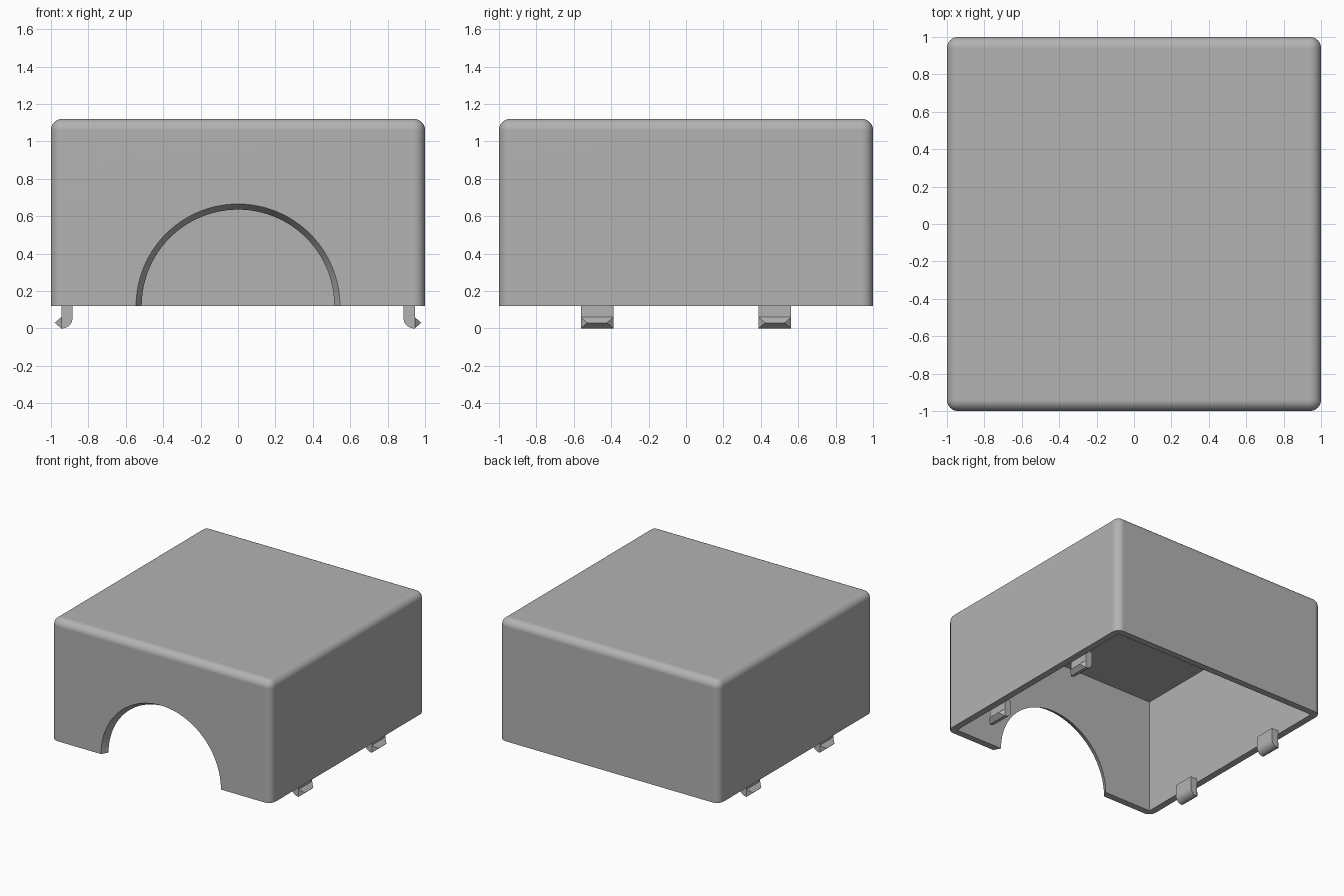
import bpy
import bmesh
import math
from mathutils import Matrix

if "Cube" in bpy.data.objects:
    bpy.data.objects.remove(bpy.data.objects["Cube"], do_unlink=True)

WALL, BASE, TOP, ROUND = 0.055, 0.12, 1.12, 0.06

grey = bpy.data.materials.new("plain grey")
grey.use_nodes = True
colour = (0.45, 0.45, 0.45, 1)
grey.diffuse_color = colour
grey.node_tree.nodes["Principled BSDF"].inputs["Base Color"].default_value = colour


def make_object(name, bm):
    bmesh.ops.recalc_face_normals(bm, faces=bm.faces[:])
    mesh = bpy.data.meshes.new(name)
    bm.to_mesh(mesh)
    bm.free()
    mesh.materials.append(grey)
    obj = bpy.data.objects.new(name, mesh)
    bpy.context.collection.objects.link(obj)
    return obj


def box(bm, half, low, high):
    matrix = Matrix.Translation((0, 0, (low + high) / 2)) @ Matrix.Diagonal((2 * half, 2 * half, high - low, 1))
    bmesh.ops.create_cube(bm, size=1, matrix=matrix)


def activate(obj):
    bpy.ops.object.select_all(action='DESELECT')
    obj.select_set(True)
    bpy.context.view_layer.objects.active = obj


def cut(obj, cutter):
    activate(obj)
    mod = obj.modifiers.new("cut", 'BOOLEAN')
    mod.operation, mod.solver, mod.object = 'DIFFERENCE', 'EXACT', cutter
    bpy.ops.object.modifier_apply(modifier=mod.name)
    bpy.data.objects.remove(cutter, do_unlink=True)


def smooth(obj):
    activate(obj)
    bpy.ops.object.shade_smooth_by_angle(angle=math.radians(30))
    mod = obj.modifiers.new("flat sides", 'WEIGHTED_NORMAL')
    mod.keep_sharp = True


# Outer cover: rounded everywhere except along the open bottom rim
bm = bmesh.new()
box(bm, 1, BASE, TOP)
edges = [e for e in bm.edges if any(v.co.z > BASE + 0.01 for v in e.verts)]
bmesh.ops.bevel(bm, geom=edges, offset=ROUND, segments=8, profile=0.5, affect='EDGES')
cover = make_object("cover", bm)

# Square-cornered cavity, open below
bm = bmesh.new()
box(bm, 1 - WALL, BASE - 0.2, TOP - WALL)
cut(cover, make_object("cavity_cutter", bm))

# Tapered half-round opening in the front wall
bm = bmesh.new()
slope = 0.03 / WALL
bmesh.ops.create_cone(
    bm, cap_ends=True, segments=96, depth=0.2,
    radius1=0.545 + 0.1 * slope, radius2=0.545 - 0.1 * slope,
    matrix=Matrix.Translation((0, -1, BASE)) @ Matrix.Rotation(-math.pi / 2, 4, 'X'))
cut(cover, make_object("arch_cutter", bm))
smooth(cover)


# Snap clips: a stem with a rounded inner foot and a pointed outward barb
def clip(name, side, y):
    inner, outer, half, foot = 0.885, 0.945, 0.0875, 0.055
    profile = [(outer, 0), (outer, BASE + 0.03), (inner, BASE + 0.03)]
    for i in range(9):
        a = math.pi + i * math.pi / 16
        profile.append((inner + foot + foot * math.cos(a), foot + foot * math.sin(a)))
    bm = bmesh.new()
    face = bm.faces.new([bm.verts.new((side * x, y - half, z)) for x, z in profile])
    new = bmesh.ops.extrude_face_region(bm, geom=[face])["geom"]
    bmesh.ops.translate(bm, vec=(0, 2 * half, 0), verts=[g for g in new if isinstance(g, bmesh.types.BMVert)])

    base = [bm.verts.new((side * outer, y + dy, z))
            for dy, z in ((-half, 0), (half, 0), (half, 0.06), (-half, 0.06))]
    left, right = [bm.verts.new((side * 0.98, y + dy, 0.03)) for dy in (0.035 - half, half - 0.035)]
    a, b, c, d = base
    for verts in ((a, b, right, left), (d, c, right, left), (a, d, left), (b, c, right), (a, b, c, d)):
        bm.faces.new(verts)
    smooth(make_object(name, bm))


for side, side_name in ((1, "left"), (-1, "right")):
    for y, end_name in ((-0.475, "front"), (0.475, "back")):
        clip(f"{side_name}_{end_name}_clip", side, y)
